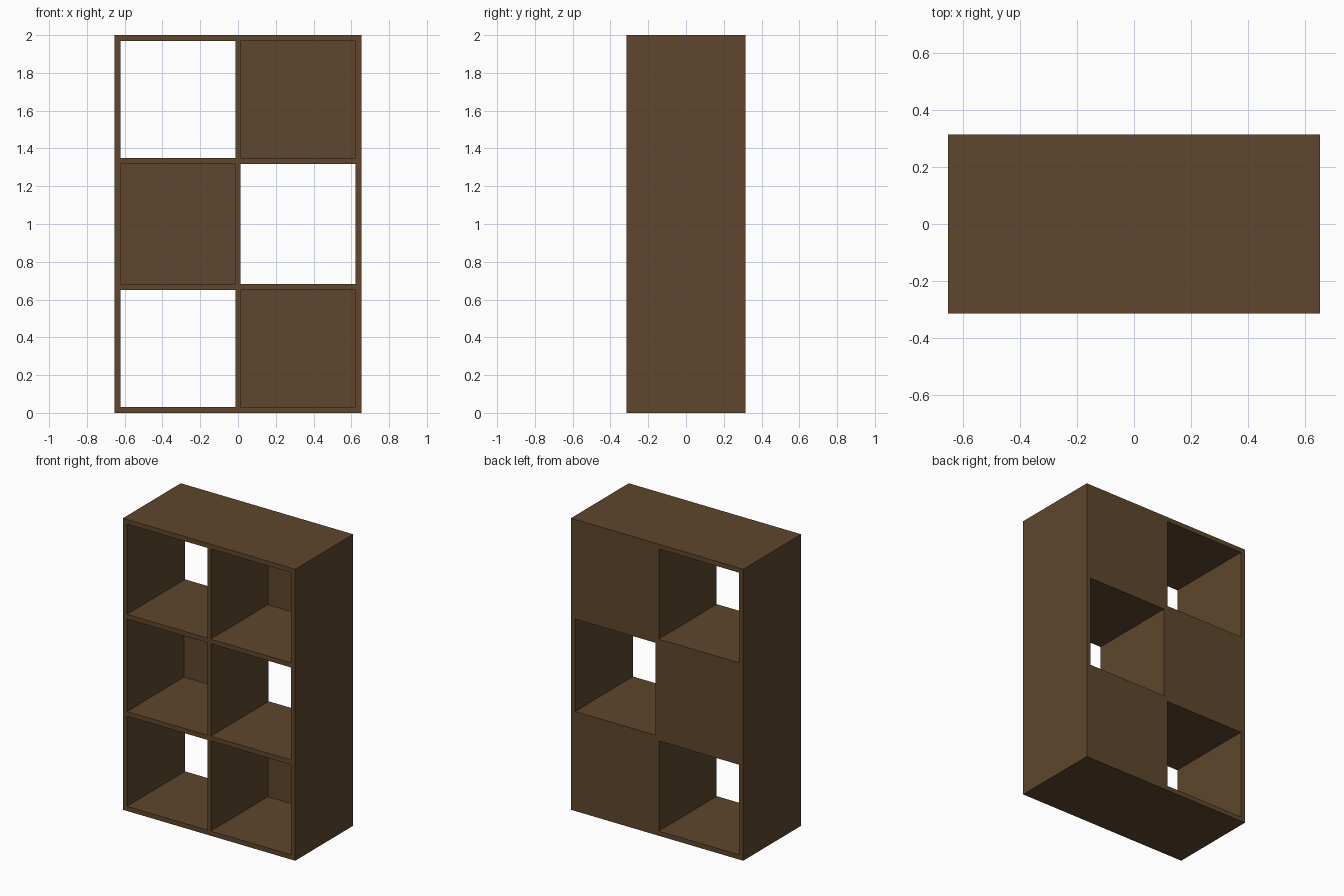
import bpy

default = bpy.data.objects.get("Cube")
if default:
    bpy.data.objects.remove(default, do_unlink=True)

WIDTH, DEPTH, HEIGHT = 1.308, 0.628, 2.0
BOARD = 0.032       # outer boards and shelves
DIVIDER = 0.027     # central upright
BACK = 0.01         # thin back panels

wood = bpy.data.materials.new("dark brown wood")
wood.use_nodes = True
colour = (0.112, 0.062, 0.026, 1)
wood.diffuse_color = colour
bsdf = next(n for n in wood.node_tree.nodes if n.type == 'BSDF_PRINCIPLED')
bsdf.inputs["Base Color"].default_value = colour
bsdf.inputs["Roughness"].default_value = 0.8


def board(name, x, y, z):
    """Flat board spanning the given (min, max) ranges."""
    spans = (x, y, z)
    bpy.ops.mesh.primitive_cube_add(size=1, location=[(a + b) / 2 for a, b in spans])
    obj = bpy.context.object
    obj.name = name
    obj.scale = [b - a for a, b in spans]
    bpy.ops.object.transform_apply(location=False, rotation=False, scale=True)
    obj.data.materials.append(wood)


half_w, half_d = WIDTH / 2, DEPTH / 2
full_depth = (-half_d, half_d)
inner = half_w - BOARD

# Top and bottom boards
board("bottom_board", (-half_w, half_w), full_depth, (0, BOARD))
board("top_board", (-half_w, half_w), full_depth, (HEIGHT - BOARD, HEIGHT))

# Uprights
upright = (BOARD, HEIGHT - BOARD)
board("right_side", (-half_w, -inner), full_depth, upright)
board("left_side", (inner, half_w), full_depth, upright)
board("divider", (-DIVIDER / 2, DIVIDER / 2), full_depth, upright)

# Shelves at thirds of the height, one per column
columns = {"right": (-inner, -DIVIDER / 2), "left": (DIVIDER / 2, inner)}
thirds = [HEIGHT / 3, HEIGHT * 2 / 3]
for side, x in columns.items():
    for level, z in zip(("lower", "upper"), thirds):
        board(f"{level}_{side}_shelf", x, full_depth, (z - BOARD / 2, z + BOARD / 2))

# Back panels close every other compartment
rows = {
    "bottom": (BOARD, thirds[0] - BOARD / 2),
    "middle": (thirds[0] + BOARD / 2, thirds[1] - BOARD / 2),
    "top": (thirds[1] + BOARD / 2, HEIGHT - BOARD),
}
for row, side in (("bottom", "left"), ("middle", "right"), ("top", "left")):
    board(f"{row}_{side}_back_panel", columns[side], (half_d - BACK, half_d), rows[row])
